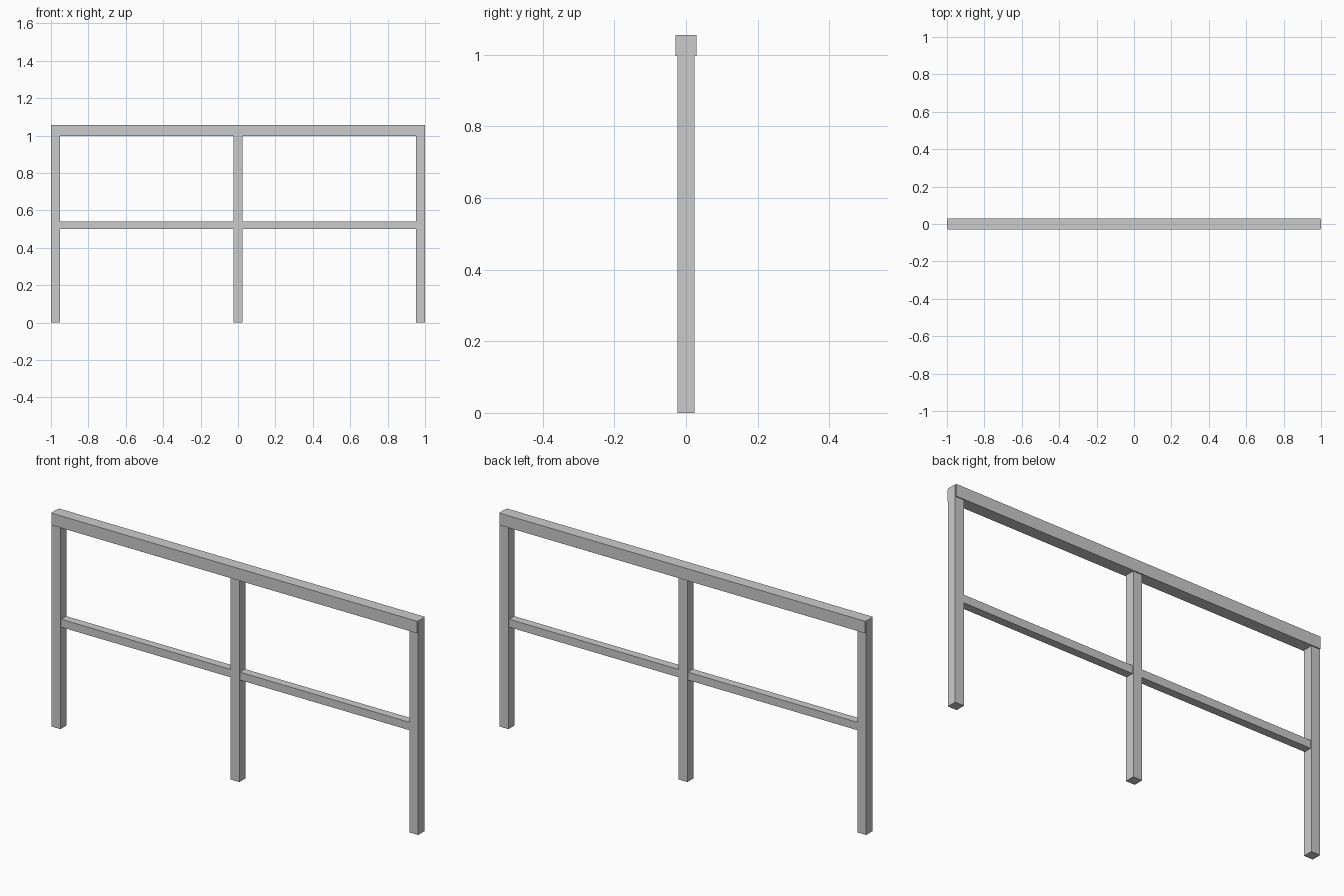
import bpy

if "Cube" in bpy.data.objects:
    bpy.data.objects.remove(bpy.data.objects["Cube"])


def box(name, x, y, z):
    """Box spanning the given (min, max) ranges."""
    bpy.ops.mesh.primitive_cube_add(size=1)
    ob = bpy.context.object
    ob.name = name
    ob.location = [(a + b) / 2 for a, b in (x, y, z)]
    ob.scale = [b - a for a, b in (x, y, z)]
    bpy.ops.object.transform_apply(location=True, rotation=False, scale=True)
    return ob


TOP, RAIL_BOTTOM = 1.056, 0.997
P = 0.024   # half thickness of posts
M = 0.02    # half thickness of middle rails

# End posts run up to the top of the handrail, centre post stops beneath it
box("left_post", (-1, -1 + 2 * P), (-P, P), (0, TOP))
box("right_post", (1 - 2 * P, 1), (-P, P), (0, TOP))
box("centre_post", (-P, P), (-P, P), (0, RAIL_BOTTOM))

# Handrail, slightly inset at the ends
box("handrail", (-0.997, 0.997), (-0.0295, 0.0295), (RAIL_BOTTOM, TOP))

# Middle rails between the posts
box("left_middle_rail", (-1 + 2 * P, -P), (-M, M), (0.502, 0.541))
box("right_middle_rail", (P, 1 - 2 * P), (-M, M), (0.502, 0.541))
